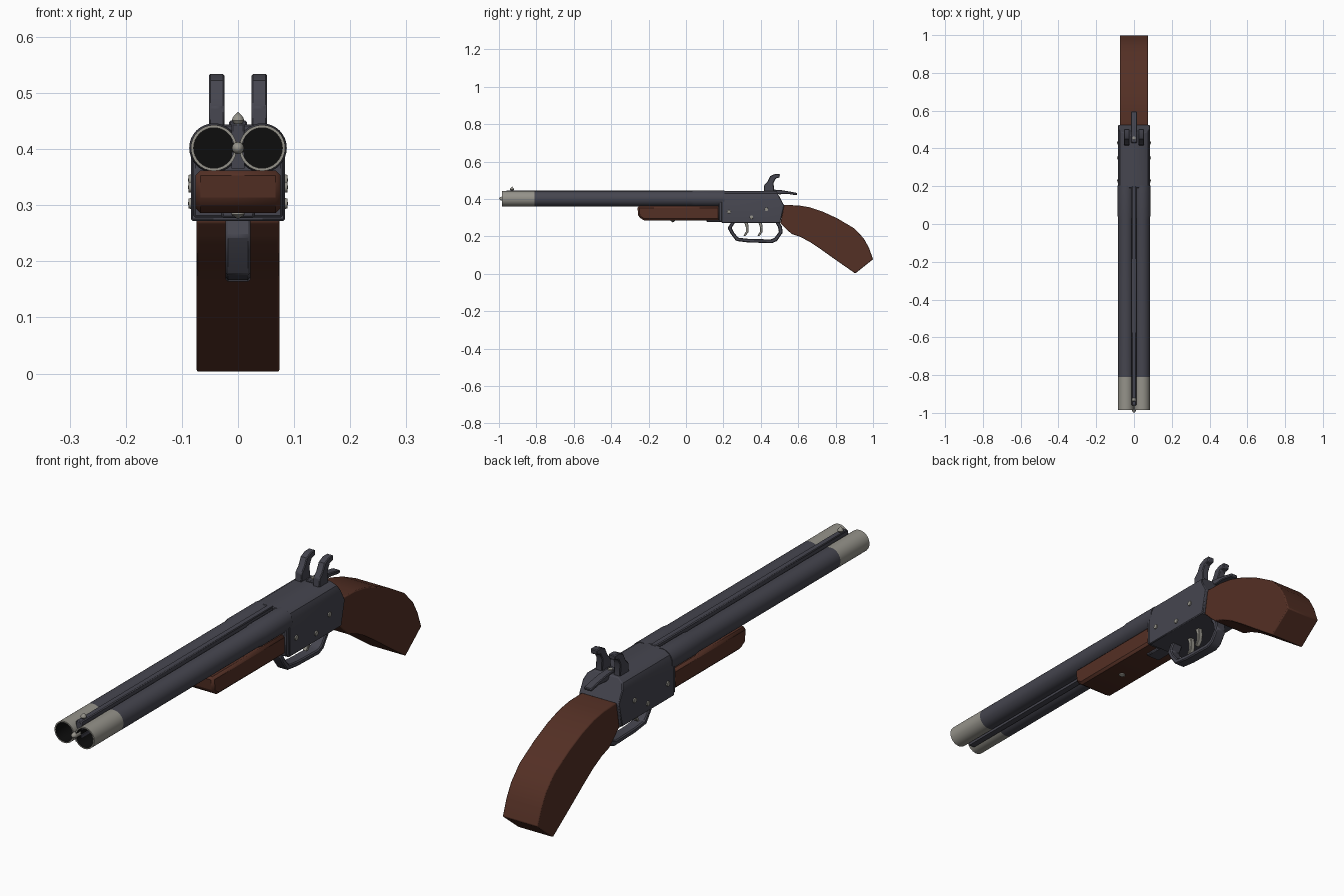
import bpy, bmesh, math
from mathutils import Vector, Matrix

if "Cube" in bpy.data.objects:
    bpy.data.objects.remove(bpy.data.objects["Cube"])


def material(name, rgb):
    m = bpy.data.materials.new(name)
    m.use_nodes = True
    m.diffuse_color = (*rgb, 1)
    m.node_tree.nodes["Principled BSDF"].inputs["Base Color"].default_value = (*rgb, 1)
    return m


steel = material("dark steel", (0.06, 0.06, 0.078))
silver = material("bare metal", (0.30, 0.29, 0.255))
wood = material("brown wood", (0.088, 0.029, 0.018))
black = material("bore black", (0.004, 0.004, 0.004))


def finish(name, bm, mats, bevel=0, segments=1, angle=35):
    bmesh.ops.recalc_face_normals(bm, faces=bm.faces)
    me = bpy.data.meshes.new(name)
    bm.to_mesh(me)
    bm.free()
    for m in mats:
        me.materials.append(m)
    ob = bpy.data.objects.new(name, me)
    bpy.context.collection.objects.link(ob)
    if bevel:
        mod = ob.modifiers.new("Bevel", "BEVEL")
        mod.width, mod.segments = bevel, segments
        mod.limit_method, mod.angle_limit = "ANGLE", math.radians(40)
    bpy.ops.object.select_all(action="DESELECT")
    ob.select_set(True)
    bpy.context.view_layer.objects.active = ob
    bpy.ops.object.shade_smooth_by_angle(angle=math.radians(angle))
    return ob


def prism(name, points, x0, x1, mat, bevel=0, segments=1, angle=35):
    """Side outline in (y, z), extruded across x."""
    bm = bmesh.new()
    face = bm.faces.new([bm.verts.new((x0, y, z)) for y, z in points])
    new = bmesh.ops.extrude_face_region(bm, geom=[face])["geom"]
    bmesh.ops.translate(bm, vec=(x1 - x0, 0, 0),
                        verts=[v for v in new if isinstance(v, bmesh.types.BMVert)])
    return finish(name, bm, [mat], bevel, segments, angle)


def box(name, x, y, z, mat, bevel=0):
    return prism(name, [(y[0], z[0]), (y[1], z[0]), (y[1], z[1]), (y[0], z[1])],
                 x[0], x[1], mat, bevel)


def lathe(name, profile, origin, axis, mats, sides=32, rule=None):
    """Spin (distance, radius) points about an axis; rule picks a material per section."""
    bm = bmesh.new()
    rings = []
    for d, r in profile:
        count = sides if r else 1
        rings.append([bm.verts.new((r * math.cos(math.tau * i / sides),
                                    r * math.sin(math.tau * i / sides), d))
                      for i in range(count)])
    for k, (a, b) in enumerate(zip(rings, rings[1:])):
        for i in range(sides):
            j = (i + 1) % sides
            ring = [a[i % len(a)], a[j % len(a)], b[j % len(b)], b[i % len(b)]]
            f = bm.faces.new(list(dict.fromkeys(ring)))
            f.material_index = rule[k] if rule else 0
    turn = Vector((0, 0, 1)).rotation_difference(Vector(axis)).to_matrix().to_4x4()
    bm.transform(Matrix.Translation(origin) @ turn)
    return finish(name, bm, mats)


# Barrels: dark bore, bare muzzle sleeve, thicker breech
barrel = [(0.4, 0), (0, 0.036), (0, 0.041), (0.175, 0.041), (1.01, 0.041),
          (1.03, 0.044), (1.19, 0.044), (1.19, 0)]
barrel.insert(1, (0.4, 0.036))
for side, sx in (("left", 1), ("right", -1)):
    lathe(side + "_barrel", barrel, (0.043 * sx, -0.985, 0.402), (0, 1, 0),
          [steel, silver, black], rule=[2, 2, 1, 1, 0, 0, 0, 0])

# Ribs joining the barrels, muzzle bead and sight bead
box("top_rib", (-0.012, 0.012), (-0.96, 0.2), (0.41, 0.446), steel, 0.003)
box("lower_rib", (-0.012, 0.012), (-0.96, 0.2), (0.365, 0.395), steel)
lathe("muzzle_bead", [(0, 0), (0.006, 0.008), (0.015, 0.011), (0.04, 0.011), (0.04, 0)],
      (0, -1, 0.402), (0, 1, 0), [silver], 12)
lathe("front_sight", [(0, 0), (0, 0.005), (0.008, 0.011), (0.014, 0.009), (0.024, 0)],
      (0, -0.93, 0.443), (0, 0, 1), [silver], 12)

# Wooden fore-end with its screw and steel hinge plate
prism("fore_end", [(-0.26, 0.362), (0.18, 0.362), (0.18, 0.286), (-0.225, 0.286),
                   (-0.255, 0.305)], -0.076, 0.076, wood, 0.009)
lathe("fore_end_screw", [(0, 0), (0.008, 0.012), (0.02, 0.012), (0.02, 0)],
      (0, -0.07, 0.275), (0, 0, 1), [silver], 12)
box("hinge_plate", (-0.08, 0.08), (0.175, 0.2), (0.278, 0.4), steel, 0.004)
box("hinge_tongue", (-0.03, 0.03), (0.11, 0.2), (0.277, 0.3), steel, 0.004)

# Receiver: cross-section with shoulders, tail raked back then forward
section = [(-0.084, 0.272), (0.084, 0.272), (0.084, 0.408), (0.075, 0.43),
           (0.053, 0.444), (-0.053, 0.444), (-0.075, 0.43), (-0.084, 0.408)]
bm = bmesh.new()
front = bm.faces.new([bm.verts.new((x, 0.19, z)) for x, z in section])
new = bmesh.ops.extrude_face_region(bm, geom=[front])["geom"]
bmesh.ops.translate(bm, vec=(0, 0.36, 0),
                    verts=[v for v in new if isinstance(v, bmesh.types.BMVert)])
for point, normal in (((0, 0.525, 0.365), (0, 0.85, 0.45)),
                      ((0, 0.525, 0.365), (0, 0.96, -0.22))):
    cut = bmesh.ops.bisect_plane(bm, geom=bm.verts[:] + bm.edges[:] + bm.faces[:],
                                 plane_co=point, plane_no=normal, clear_outer=True)
    bmesh.ops.contextual_create(
        bm, geom=[e for e in cut["geom_cut"] if isinstance(e, bmesh.types.BMEdge)])
finish("receiver", bm, [steel], 0.003)

# Receiver pins on both sides
for i, (y, z) in enumerate(((0.23, 0.332), (0.35, 0.303), (0.43, 0.345))):
    for side, sx in (("left", 1), ("right", -1)):
        lathe(f"{side}_pin_{i + 1}", [(0, 0), (0, 0.01), (0.007, 0.009), (0.008, 0)],
              (0.081 * sx, y, z), (sx, 0, 0), [silver], 12)

# Hammers
hammer = [(0.415, 0.435), (0.418, 0.475), (0.435, 0.492), (0.45, 0.522), (0.475, 0.534),
          (0.502, 0.534), (0.5, 0.515), (0.48, 0.51), (0.468, 0.487), (0.472, 0.435)]
for side, sx in (("left", 1), ("right", -1)):
    prism(side + "_hammer", hammer, 0.024 * sx, 0.052 * sx, steel, 0.003)

# Opening lever on top
prism("top_lever", [(0.43, 0.435), (0.43, 0.451), (0.5, 0.449), (0.55, 0.441), (0.595, 0.432),
                    (0.592, 0.42), (0.54, 0.428), (0.5, 0.425)], -0.016, 0.016, steel, 0.003)
lathe("lever_screw", [(0, 0.01), (0.008, 0.009), (0.009, 0)],
      (0, 0.455, 0.446), (0, 0, 1), [silver], 12)

# Trigger guard: closed outer loop with a matching inner loop
outer = [(0.245, 0.28), (0.222, 0.245), (0.24, 0.213), (0.268, 0.176), (0.33, 0.168),
         (0.46, 0.164), (0.487, 0.176), (0.518, 0.222), (0.512, 0.255), (0.495, 0.28)]
inner = [(0.262, 0.274), (0.244, 0.245), (0.257, 0.22), (0.28, 0.193), (0.335, 0.187),
         (0.452, 0.184), (0.473, 0.192), (0.497, 0.224), (0.492, 0.25), (0.478, 0.274)]
prism("trigger_guard", outer + inner[::-1], -0.022, 0.022, steel, 0.004)

# Pair of curved triggers
for name, y, x in (("front_trigger", 0.31, -0.012), ("rear_trigger", 0.385, 0.012)):
    curve = [(0, 0.28), (0.01, 0.25), (0.01, 0.225), (-0.003, 0.204), (0.008, 0.203),
             (0.023, 0.222), (0.025, 0.25), (0.02, 0.28)]
    prism(name, [(y + a, z) for a, z in curve], x - 0.009, x + 0.009, silver, 0.002)

# Curved wooden grip
prism("grip", [(0.505, 0.27), (0.522, 0.368), (0.6, 0.366), (0.66, 0.356), (0.73, 0.333),
               (0.81, 0.296), (0.9, 0.243), (0.95, 0.19), (0.978, 0.14), (1.0, 0.078),
               (0.905, 0.002), (0.8, 0.075), (0.72, 0.132), (0.66, 0.172), (0.61, 0.198),
               (0.565, 0.213), (0.53, 0.245)], -0.074, 0.074, wood, 0.004, 2, 30)
